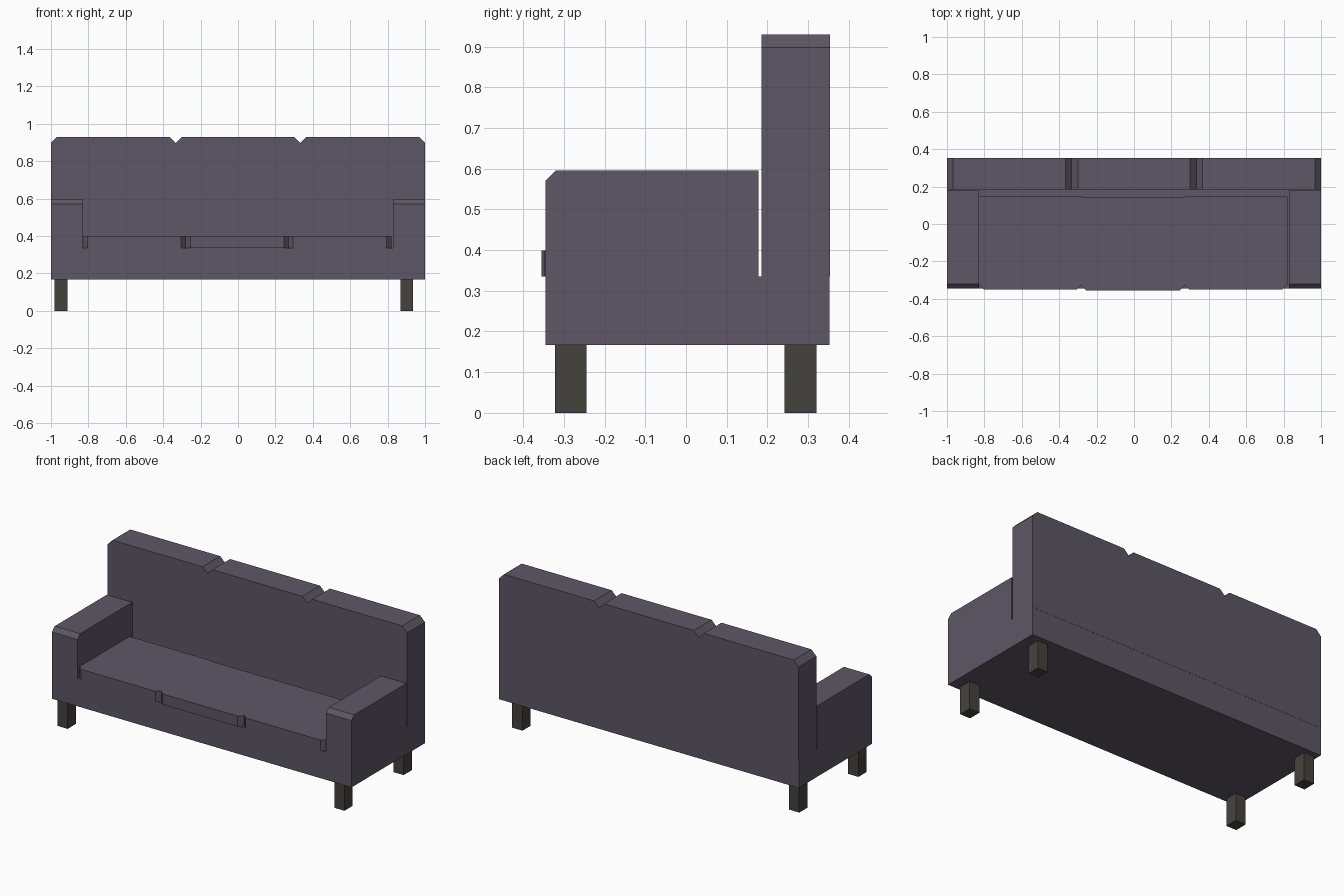
import bpy, bmesh
from mathutils import Vector

if "Cube" in bpy.data.objects:
    bpy.data.objects.remove(bpy.data.objects["Cube"])


def material(name, color):
    m = bpy.data.materials.new(name)
    m.diffuse_color = (*color, 1)
    m.use_nodes = True
    m.node_tree.nodes["Principled BSDF"].inputs["Base Color"].default_value = m.diffuse_color
    return m


fabric = material("fabric", (0.11, 0.095, 0.13))
wood = material("dark_wood", (0.06, 0.055, 0.045))


def prism(name, profile, axis, lo, hi, mat):
    """Extrude a 2D profile along an axis (0=x, 1=y, 2=z) from lo to hi."""
    def point(p):
        c = list(p)
        c.insert(axis, lo)
        return c
    bm = bmesh.new()
    face = bm.faces.new([bm.verts.new(point(p)) for p in profile])
    ext = bmesh.ops.extrude_face_region(bm, geom=[face])
    step = Vector((0, 0, 0))
    step[axis] = hi - lo
    bmesh.ops.translate(bm, vec=step,
                        verts=[g for g in ext["geom"] if isinstance(g, bmesh.types.BMVert)])
    bmesh.ops.recalc_face_normals(bm, faces=bm.faces)
    mesh = bpy.data.meshes.new(name)
    bm.to_mesh(mesh)
    bm.free()
    mesh.materials.append(mat)
    ob = bpy.data.objects.new(name, mesh)
    bpy.context.collection.objects.link(ob)
    return ob


def rect(x0, x1, y0, y1):
    return [(x0, y0), (x1, y0), (x1, y1), (x0, y1)]


# Base
prism("base", rect(-1, 1, -0.345, 0.353), 2, 0.167, 0.335, fabric)

# Backrest: one slab whose top is bevelled into three sections
top, notch, cut = 0.93, 0.897, 0.033
outline = [(-1, 0.335)]
for i in range(3):
    a, b = -1 + i * 2 / 3, -1 + (i + 1) * 2 / 3
    outline += [(a, notch), (a + cut, top), (b - cut, top)]
outline += [(1, notch), (1, 0.335)]
prism("backrest", outline, 1, 0.185, 0.354, fabric)

# Arms with bevelled front top edge
arm = [(-0.345, 0.335), (0.178, 0.335), (0.178, 0.595), (-0.32, 0.595), (-0.345, 0.57)]
prism("left_arm", arm, 0, -1, -0.83, fabric)
prism("right_arm", arm, 0, 0.83, 1, fabric)

# Seat cushions with bevelled front corners
for name, x, front, back in (("left_cushion", -0.83, -0.349, 0.151),
                             ("middle_cushion", -0.28, -0.355, 0.145),
                             ("right_cushion", 0.27, -0.349, 0.146)):
    w, c = 0.55, 0.025
    prism(name, [(x, back), (x, front + c), (x + c, front),
                 (x + w - c, front), (x + w, front + c), (x + w, back)],
          2, 0.335, 0.399, fabric)

# Legs
for side, x in (("left", -0.98), ("right", 0.868)):
    for end, y in (("front", -0.322), ("back", 0.242)):
        prism(f"{end}_{side}_leg", rect(x, x + 0.068, y, y + 0.078), 2, 0, 0.167, wood)
